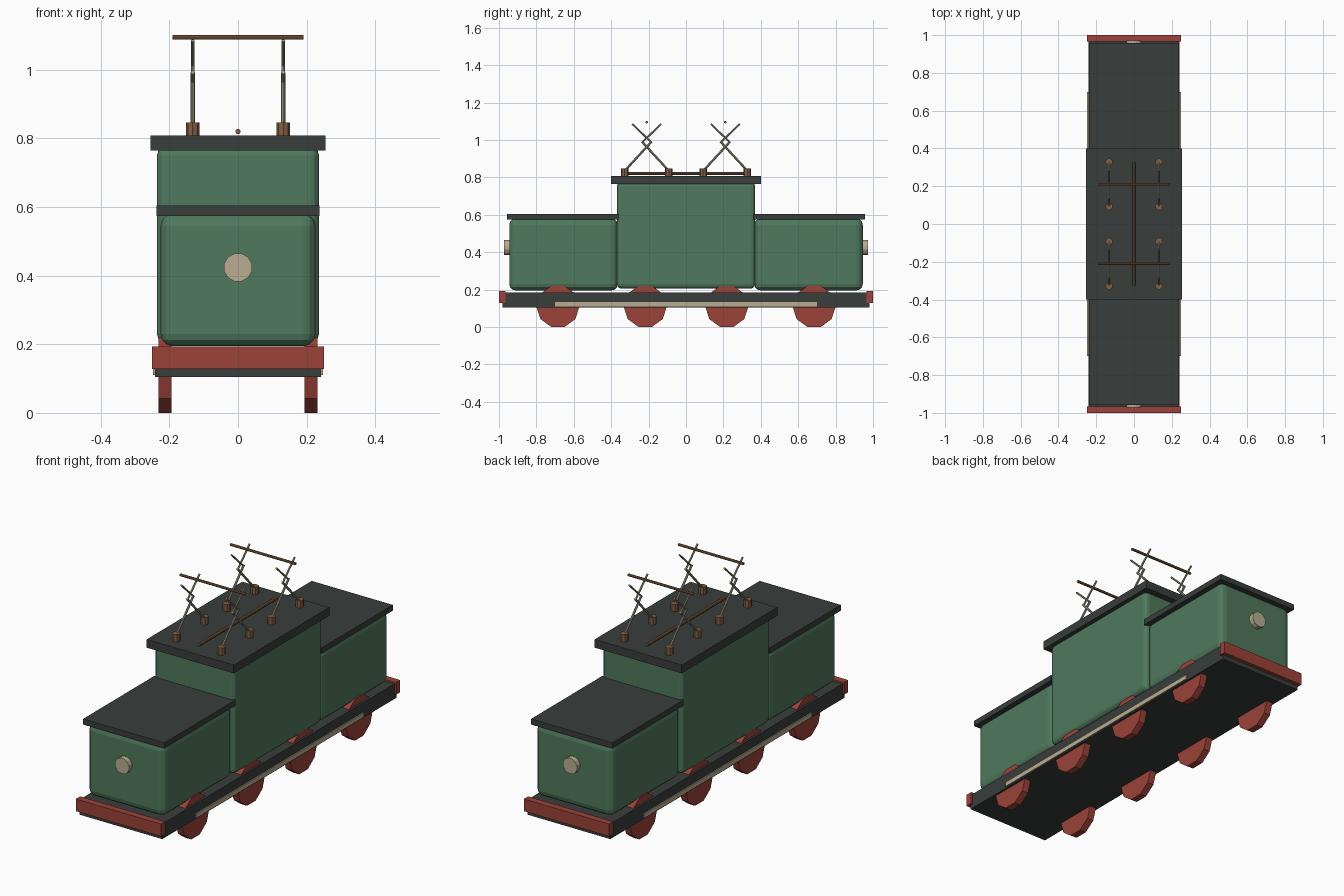
import bpy, bmesh, math
from mathutils import Vector

if "Cube" in bpy.data.objects:
    bpy.data.objects.remove(bpy.data.objects["Cube"])


def material(name, rgb):
    m = bpy.data.materials.new(name)
    m.diffuse_color = (*rgb, 1)
    m.use_nodes = True
    m.node_tree.nodes["Principled BSDF"].inputs["Base Color"].default_value = m.diffuse_color
    return m


GREEN = material("green_paint", (0.08, 0.19, 0.11))
DARK = material("dark_grey", (0.04, 0.048, 0.045))
RED = material("red_paint", (0.33, 0.055, 0.04))
CREAM = material("cream", (0.49, 0.42, 0.29))
COPPER = material("copper", (0.23, 0.115, 0.06))
STEEL = material("steel", (0.38, 0.35, 0.26))


def finish(name, bm, mat):
    bmesh.ops.recalc_face_normals(bm, faces=bm.faces)
    me = bpy.data.meshes.new(name)
    bm.to_mesh(me)
    bm.free()
    me.materials.append(mat)
    ob = bpy.data.objects.new(name, me)
    bpy.context.collection.objects.link(ob)
    return ob


def box(name, lo, hi, mat, bevel=0):
    lo, hi = Vector(lo), Vector(hi)
    bm = bmesh.new()
    bmesh.ops.create_cube(bm, size=1)
    for v in bm.verts:
        v.co = (lo + hi) / 2 + v.co * (hi - lo)
    ob = finish(name, bm, mat)
    if bevel:
        mod = ob.modifiers.new("rounded_edges", 'BEVEL')
        mod.width, mod.segments = bevel, 3
    return ob


def rod(name, a, b, r, mat, sides=8, turn=0):
    # n-sided cylinder from a to b
    a, b = Vector(a), Vector(b)
    q = Vector((0, 0, 1)).rotation_difference(b - a)
    bm = bmesh.new()
    rings = []
    for p in (a, b):
        rings.append([bm.verts.new(p + q @ Vector((
            r * math.cos(turn + math.tau * i / sides),
            r * math.sin(turn + math.tau * i / sides), 0))) for i in range(sides)])
    for i in range(sides):
        j = (i + 1) % sides
        bm.faces.new((rings[0][i], rings[0][j], rings[1][j], rings[1][i]))
    bm.faces.new(rings[0])
    bm.faces.new(rings[1])
    return finish(name, bm, mat)


# Chassis and cab
box("frame", (-0.242, -0.98, 0.104), (0.242, 0.98, 0.184), DARK)
box("cab", (-0.236, -0.37, 0.205), (0.236, 0.37, 0.775), GREEN, 0.025)
box("cab_roof", (-0.255, -0.40, 0.764), (0.255, 0.40, 0.808), DARK)

for s, end in ((-1, "front"), (1, "rear")):
    def span(a, b):
        return sorted((s * a, s * b))

    # Hood, its roof, buffer beam and headlight
    y0, y1 = span(0.365, 0.945)
    box(end + "_hood", (-0.226, y0, 0.195), (0.226, y1, 0.58), GREEN, 0.035)
    y0, y1 = span(0.36, 0.957)
    box(end + "_hood_roof", (-0.238, y0, 0.574), (0.238, y1, 0.604), DARK)
    y0, y1 = span(0.965, 1.0)
    box(end + "_buffer_beam", (-0.25, y0, 0.128), (0.25, y1, 0.193), RED)
    rod(end + "_headlight", (0, s * 0.93, 0.424), (0, s * 0.972, 0.424), 0.042,
        CREAM, 12, math.pi / 12)

    # Pantograph: contact bar, crossed arms and insulators
    c = s * 0.21
    rod(end + "_contact_bar", (-0.191, c, 1.095), (0.191, c, 1.095), 0.007, COPPER)
    for x in (-0.132, 0.132):
        for d in (-1, 1):
            foot, knee = c + d * 0.118, c - d * 0.027
            rod(end + "_insulator", (x, foot, 0.80), (x, foot, 0.847), 0.02, COPPER)
            rod(end + "_lower_arm", (x, foot, 0.835), (x, knee, 0.992), 0.006, STEEL)
            rod(end + "_upper_arm", (x, knee, 0.985), (x, c + d * 0.077, 1.085),
                0.005, STEEL)

# Roof cable
rod("roof_cable", (0, -0.325, 0.82), (0, 0.325, 0.82), 0.008, COPPER)

# Side strips and ten-sided wheels
for s, side in ((-1, "left"), (1, "right")):
    x0, x1 = sorted((s * 0.235, s * 0.248))
    box(side + "_side_strip", (x0, -0.70, 0.11), (x1, 0.70, 0.134), CREAM)
    for y in (-0.685, -0.218, 0.218, 0.685):
        rod(side + "_wheel", (s * 0.194, y, 0.11), (s * 0.231, y, 0.11), 0.1155,
            RED, 10, math.pi / 10)
